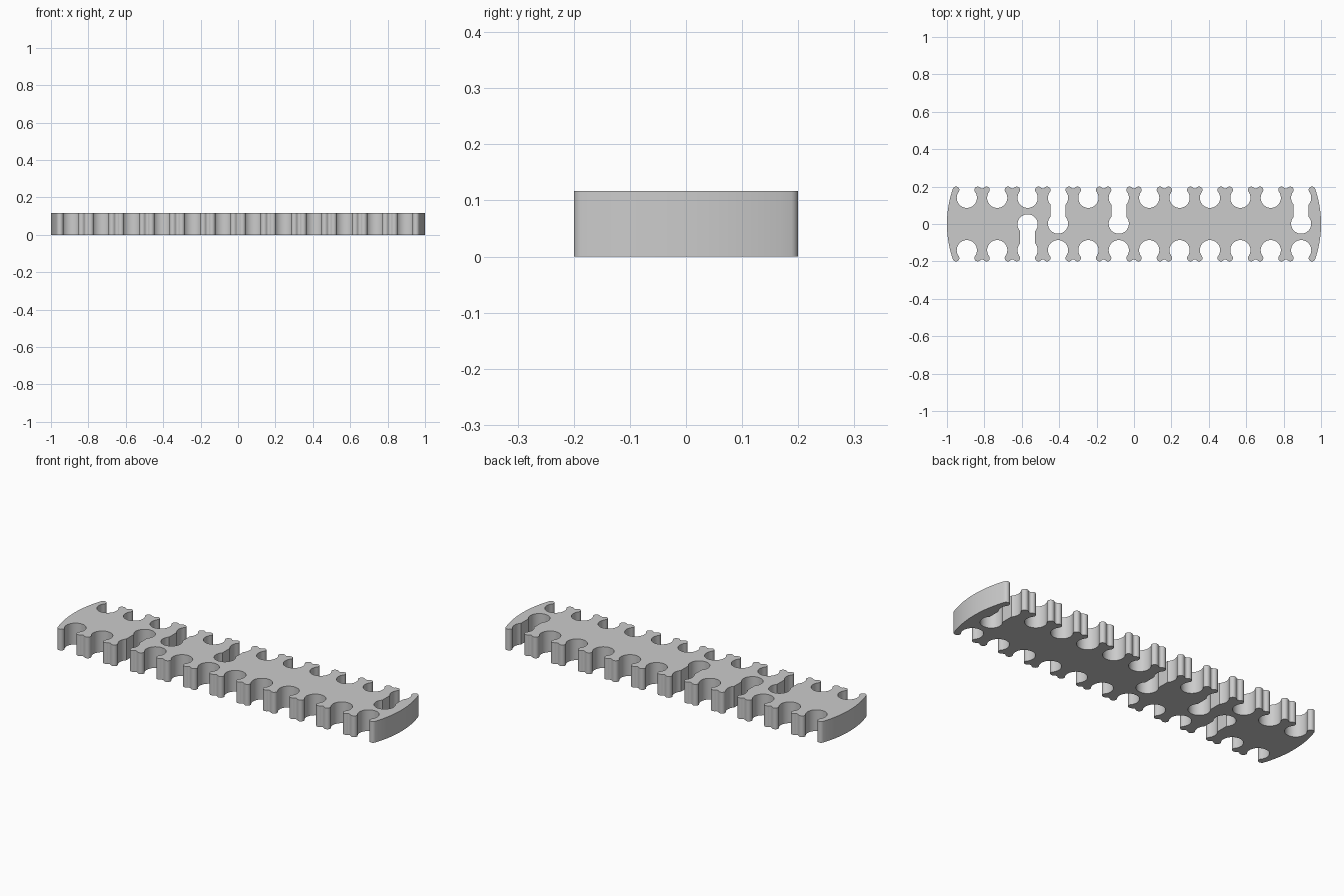
import bpy
import bmesh
from math import radians, degrees, cos, sin, acos, atan2, hypot, sqrt

if "Cube" in bpy.data.objects:
    bpy.data.objects.remove(bpy.data.objects["Cube"])

HEIGHT = 0.117
COUNT, PITCH = 12, 0.1625      # slots along each long edge
SLOT_Y, SLOT_R = 0.14, 0.054   # round slot
DEEP_Y, NECK = 0.002, 0.04     # inner circle and half width of deep slots
LIP_X, LIP_Y, LIP_R = 0.058, 0.182, 0.018
NOTCH_R = 0.014                # dimple in each tooth tip

# Angles at which neighbouring arcs touch
lip_a = degrees(atan2(SLOT_Y - LIP_Y, LIP_X))
half_tip = PITCH / 2 - LIP_X
notch_h = sqrt((LIP_R + NOTCH_R) ** 2 - half_tip ** 2)
notch_a = degrees(atan2(notch_h, half_tip))
neck_a = degrees(acos(NECK / SLOT_R))

# Curved ends, tangent to the outermost lips
first = -PITCH * (COUNT - 1) / 2
lip_gap = first - LIP_X + 1
END_R = (lip_gap ** 2 + LIP_Y ** 2 - LIP_R ** 2) / (2 * (lip_gap - LIP_R))
end_a = degrees(atan2(LIP_Y, END_R - lip_gap))


def arc(cx, cy, r, start, stop, n):
    steps = [radians(start + (stop - start) * i / n) for i in range(n + 1)]
    return [(cx + r * cos(a), cy + r * sin(a)) for a in steps]


def slot(x, deep):
    left, right = 180 + lip_a, 360 - lip_a
    if not deep:
        return arc(x, SLOT_Y, SLOT_R, left, right, 28)
    return (arc(x, SLOT_Y, SLOT_R, left, 180 + neck_a, 8)
            + arc(x, DEEP_Y, SLOT_R, 180 - neck_a, 360 + neck_a, 28)
            + arc(x, SLOT_Y, SLOT_R, 360 - neck_a, right, 8))


def toothed_edge(deep_slots):
    """Upper edge outline, from left to right."""
    pts = []
    for i in range(COUNT):
        x = first + i * PITCH
        enter = 180 - (end_a if i == 0 else notch_a)
        leave = end_a if i == COUNT - 1 else notch_a
        pts += arc(x - LIP_X, LIP_Y, LIP_R, enter, lip_a, 12)
        pts += slot(x, i in deep_slots)
        pts += arc(x + LIP_X, LIP_Y, LIP_R, 180 - lip_a, leave, 12)
        if i < COUNT - 1:
            pts += arc(x + PITCH / 2, LIP_Y + notch_h, NOTCH_R,
                       180 + notch_a, 360 - notch_a, 8)
    return pts


# Closed outline: back edge, right end, front edge, left end
back = toothed_edge({3, 5, 11})
front = [(x, -y) for x, y in reversed(toothed_edge({2}))]
outline = (back + arc(1 - END_R, 0, END_R, end_a, -end_a, 20)
           + front + arc(END_R - 1, 0, END_R, 180 + end_a, 180 - end_a, 20))
clean = []
for p in outline:
    if not clean or hypot(p[0] - clean[-1][0], p[1] - clean[-1][1]) > 1e-4:
        clean.append(p)
if hypot(clean[0][0] - clean[-1][0], clean[0][1] - clean[-1][1]) < 1e-4:
    clean.pop()

# Extrude the plate
bm = bmesh.new()
base = bm.faces.new([bm.verts.new((x, y, 0)) for x, y in clean])
result = bmesh.ops.extrude_face_region(bm, geom=[base], use_keep_orig=True)
top = [v for v in result["geom"] if isinstance(v, bmesh.types.BMVert)]
bmesh.ops.translate(bm, verts=top, vec=(0, 0, HEIGHT))
bmesh.ops.recalc_face_normals(bm, faces=bm.faces)
bmesh.ops.triangulate(bm, faces=[f for f in bm.faces if len(f.verts) > 4])
mesh = bpy.data.meshes.new("slotted_plate")
bm.to_mesh(mesh)
bm.free()

plate = bpy.data.objects.new("slotted_plate", mesh)
bpy.context.collection.objects.link(plate)

# Plain grey
grey = bpy.data.materials.new("light_grey")
grey.use_nodes = True
color = (0.6, 0.6, 0.6, 1)
grey.diffuse_color = color
grey.node_tree.nodes["Principled BSDF"].inputs["Base Color"].default_value = color
mesh.materials.append(grey)

bpy.ops.object.select_all(action='DESELECT')
plate.select_set(True)
bpy.context.view_layer.objects.active = plate
bpy.ops.object.shade_smooth_by_angle(angle=radians(35))
